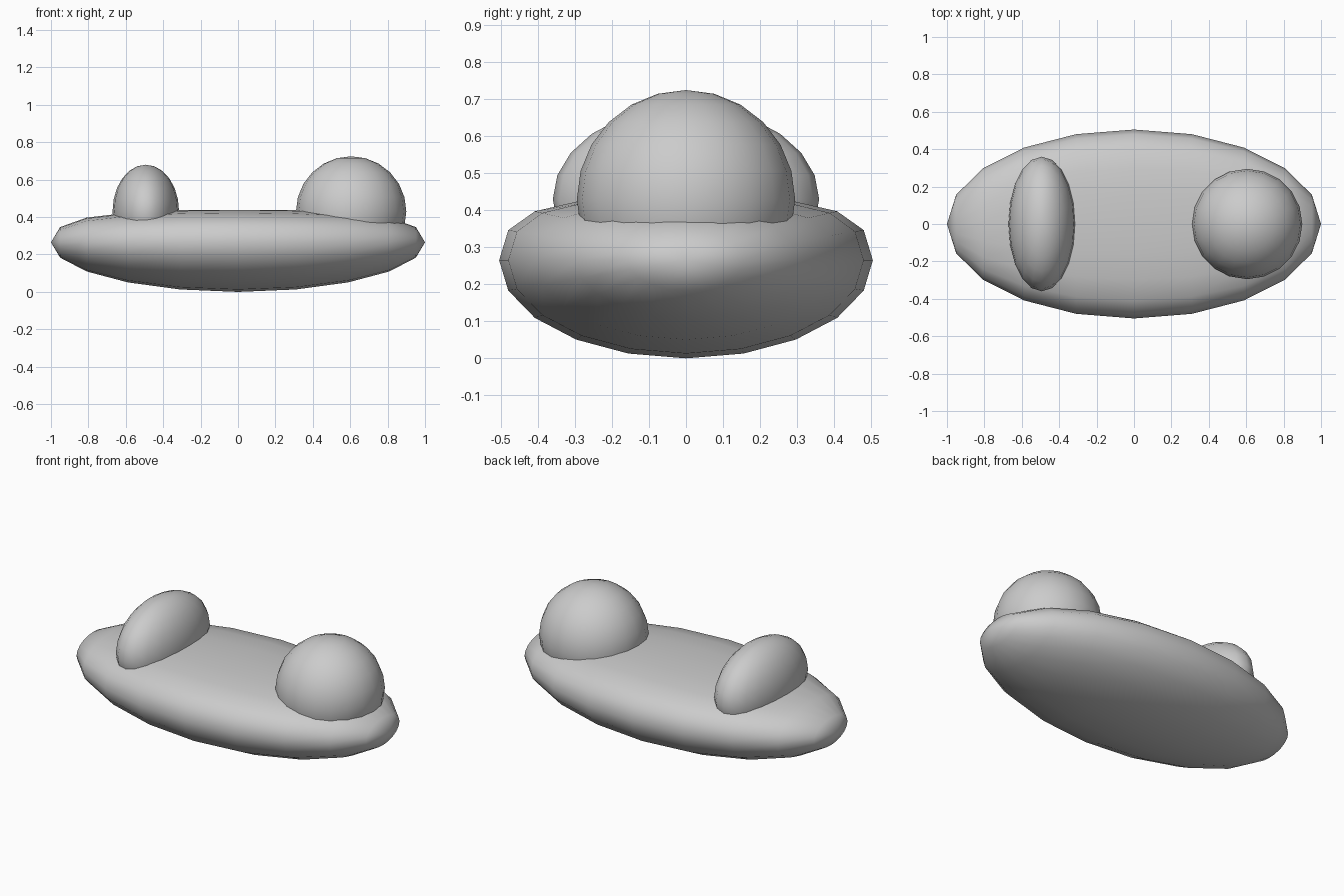
import bpy, bmesh
from math import radians
from mathutils import Matrix, Vector

if "Cube" in bpy.data.objects:
    bpy.data.objects.remove(bpy.data.objects["Cube"])


def ellipsoid(name, centre, radii, segments, rings, axis_turn, reshape=None):
    """Smooth scaled UV sphere; axis_turn rotates the poles before scaling."""
    bm = bmesh.new()
    bmesh.ops.create_uvsphere(bm, u_segments=segments, v_segments=rings, radius=1)
    bmesh.ops.transform(bm, matrix=axis_turn, verts=bm.verts)
    for v in bm.verts:
        v.co = Vector([c * r for c, r in zip(v.co, radii)])
        if reshape:
            v.co.z = reshape(v.co.z)
        v.co += Vector(centre)
    for f in bm.faces:
        f.smooth = True
    mesh = bpy.data.meshes.new(name)
    bm.to_mesh(mesh)
    bm.free()
    obj = bpy.data.objects.new(name, mesh)
    bpy.context.collection.objects.link(obj)
    return obj


# Height curve that gently flattens the upper half of the body
CURVE = [(0, 0), (0.08, 0.08), (0.11, 0.105), (0.135, 0.12), (0.155, 0.132),
         (0.214, 0.158), (0.252, 0.173), (0.28, 0.175)]


def flatten_top(h):
    if h <= 0:
        return h
    for (a, fa), (b, fb) in zip(CURVE, CURVE[1:]):
        if h <= b:
            return fa + (fb - fa) * (h - a) / (b - a)
    return CURVE[-1][1]


poles_x = Matrix.Rotation(radians(90), 4, 'Y')
upright = Matrix.Identity(4)

# Long flattened body, poles at the two tips
ellipsoid("body", (0, 0, 0.265), (1.0, 0.505, 0.265), 20, 10, poles_x, flatten_top)

# Round dome at the right end
ellipsoid("dome", (0.605, 0, 0.43), (0.295, 0.295, 0.295), 20, 12, upright)

# Narrow crosswise ridge at the left end
ellipsoid("cross_ridge", (-0.493, 0, 0.43), (0.178, 0.36, 0.25), 20, 12, upright)
